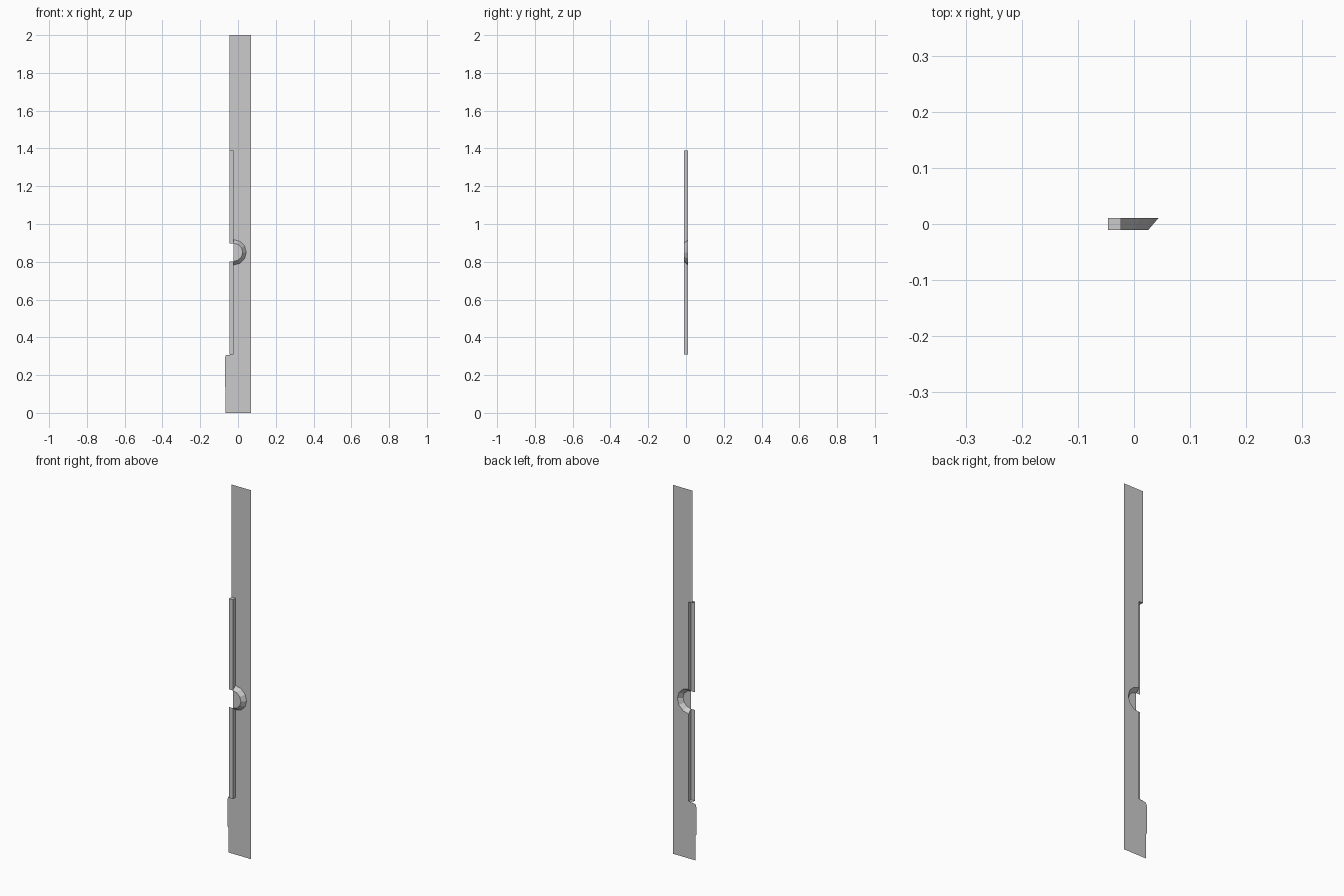
import bpy
import math

if "Cube" in bpy.data.objects:
    bpy.data.objects.remove(bpy.data.objects["Cube"])

BACK, FRONT = 0.011, -0.011          # depth of the sheet and of the raised edge
EDGE, STEP = -0.046, -0.023          # outer and inner x of the raised edge
LOW, HIGH = 0.31, 1.39               # ends of the raised edge
MID = 0.85                           # height of the round boss
R_OUT, R_IN = 0.067, 0.048
SEGMENTS = 6


def make(name, verts, faces):
    mesh = bpy.data.meshes.new(name)
    mesh.from_pydata(verts, [], faces)
    mesh.update()
    obj = bpy.data.objects.new(name, mesh)
    bpy.context.collection.objects.link(obj)
    return obj


def arc(radius, y):
    """Half circle bulging to +x, from bottom to top."""
    pts = []
    for i in range(SEGMENTS + 1):
        a = -math.pi / 2 + math.pi * i / SEGMENTS
        pts.append((STEP + radius * math.cos(a), y, MID + radius * math.sin(a)))
    return pts


# Flat sheet with widened foot and a half-round opening
outline = [(-0.066, 0), (0.07, 0), (0.07, 2), (EDGE, 2), (EDGE, HIGH), (STEP, HIGH)]
sheet = [(x, BACK, z) for x, z in outline]
sheet += list(reversed(arc(R_OUT, BACK)))
sheet += [(x, BACK, z) for x, z in
          [(STEP, LOW), (-0.064, LOW - 0.005), (-0.07, 0.29), (-0.07, 0.14), (-0.066, 0.135)]]
make("panel", sheet, [list(range(len(sheet)))])

# Half-round boss: sloped rim and flat front
n = SEGMENTS + 1
rim = [[i, i + 1, n + i + 1, n + i] for i in range(SEGMENTS)]
make("round_boss", arc(R_OUT, BACK) + arc(R_IN, FRONT), rim + [list(range(n, 2 * n))])

# Raised edge strips above and below the boss: front, inner wall, end cap
for name, end, side in (("upper_edge_strip", HIGH, 1), ("lower_edge_strip", LOW, -1)):
    front_z, back_z = MID + side * R_IN, MID + side * R_OUT
    verts = [(EDGE, FRONT, front_z), (STEP, FRONT, front_z), (STEP, BACK, back_z),
             (EDGE, FRONT, end), (STEP, FRONT, end), (STEP, BACK, end), (EDGE, BACK, end)]
    faces = [[0, 1, 4, 3], [1, 2, 5, 4], [3, 4, 5, 6]]
    if side < 0:
        faces = [f[::-1] for f in faces]
    make(name, verts, faces)
